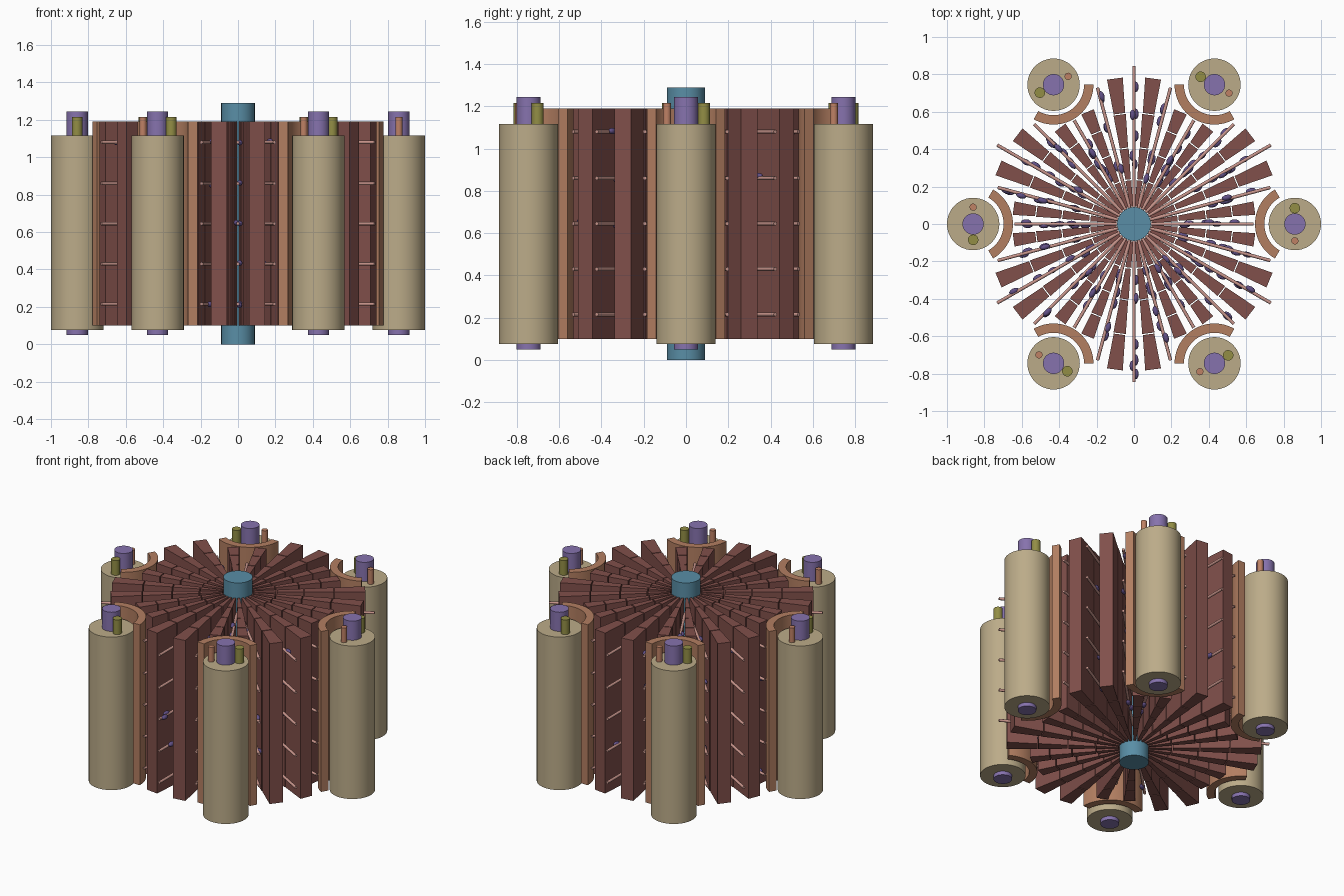
import bpy, bmesh, random
from math import sin, cos, pi, radians
from mathutils import Matrix, Vector

if "Cube" in bpy.data.objects:
    bpy.data.objects.remove(bpy.data.objects["Cube"])

random.seed(7)

def mat(name, rgb):
    m = bpy.data.materials.new(name)
    m.diffuse_color = (*rgb, 1)
    m.use_nodes = True
    m.node_tree.nodes["Principled BSDF"].inputs["Base Color"].default_value = m.diffuse_color
    return m

BLUE = mat("blue", (0.10, 0.27, 0.38))
BEIGE = mat("beige", (0.50, 0.41, 0.25))
PURPLE = mat("purple", (0.24, 0.17, 0.42))
OLIVE = mat("olive", (0.29, 0.27, 0.06))
ORANGE = mat("orange", (0.52, 0.22, 0.13))
TAN = mat("tan", (0.45, 0.21, 0.12))
RED = mat("red_brown", (0.22, 0.08, 0.07))
PINK = mat("pink", (0.58, 0.30, 0.26))
VIOLET = mat("violet", (0.12, 0.08, 0.24))

def finish(bm, name, m, smooth=False):
    bmesh.ops.recalc_face_normals(bm, faces=bm.faces)
    me = bpy.data.meshes.new(name)
    bm.to_mesh(me)
    bm.free()
    ob = bpy.data.objects.new(name, me)
    bpy.context.collection.objects.link(ob)
    me.materials.append(m)
    if smooth:
        bpy.ops.object.select_all(action='DESELECT')
        ob.select_set(True)
        bpy.context.view_layer.objects.active = ob
        bpy.ops.object.shade_smooth_by_angle(angle=radians(35))
    return ob

def cyl(name, x, y, r, z0, z1, m, n=48):
    bm = bmesh.new()
    bmesh.ops.create_cone(bm, cap_ends=True, segments=n, radius1=r, radius2=r, depth=z1 - z0,
                          matrix=Matrix.Translation((x, y, (z0 + z1) / 2)))
    return finish(bm, name, m, True)

def prism(bm, pts, z0, z1):
    # extrude a 2D outline upwards
    f = bm.faces.new([bm.verts.new((x, y, z0)) for x, y in pts])
    top = bmesh.ops.extrude_face_region(bm, geom=[f])["geom"]
    bmesh.ops.translate(bm, verts=[v for v in top if isinstance(v, bmesh.types.BMVert)],
                        vec=(0, 0, z1 - z0))

# central shaft
cyl("central_shaft", 0, 0, 0.09, 0, 1.29, BLUE)

# six outer drums with core, pegs and curved shields
for i in range(6):
    a = i * pi / 3
    cx, cy = 0.86 * cos(a), 0.86 * sin(a)
    tx, ty = -sin(a), cos(a)
    cyl(f"drum_{i}", cx, cy, 0.14, 0.075, 1.115, BEIGE)
    cyl(f"drum_core_{i}", cx, cy, 0.057, 0.05, 1.245, PURPLE, 32)
    cyl(f"large_peg_{i}", cx + 0.085 * tx, cy + 0.085 * ty, 0.028, 0.1, 1.215, OLIVE, 24)
    cyl(f"small_peg_{i}", cx - 0.09 * tx, cy - 0.09 * ty, 0.019, 0.1, 1.215, ORANGE, 24)
    angs = [a + pi + radians(-60 + 5 * k) for k in range(25)]
    pts = [(cx + 0.213 * cos(t), cy + 0.213 * sin(t)) for t in angs]
    pts += [(cx + 0.163 * cos(t), cy + 0.163 * sin(t)) for t in reversed(angs)]
    bm = bmesh.new()
    prism(bm, pts, 0.1, 1.19)
    finish(bm, f"curved_shield_{i}", TAN, True)

# radial fins, each split into four tapered blocks
LONG = (0.095, 0.24, 0.41, 0.595, 0.79)
SHORT = (0.095, 0.24, 0.39, 0.53, 0.655)
for i in range(24):
    a = radians(7.5 + 15 * i)
    rings = LONG if i % 4 in (1, 2) else SHORT
    bm = bmesh.new()
    for r0, r1 in zip(rings, rings[1:]):
        r1 -= 0.006
        w0, w1 = 0.003 + 0.047 * r0, 0.005 + 0.048 * r1
        loc = [(r0, -w0), (r1, -w1), (r1, w1), (r0, w0)]
        prism(bm, [(x * cos(a) - y * sin(a), x * sin(a) + y * cos(a)) for x, y in loc], 0.1, 1.19)
    finish(bm, f"fin_{i}", RED)

# horizontal rods between the fins, with oval beads scattered along them
for i in range(24):
    a = radians(15 * i)
    end = (0.64, 0.755, 0.845, 0.755)[i % 4]
    rot = Matrix.Rotation(a, 4, 'Z')
    rods, beads = bmesh.new(), bmesh.new()
    for z in (0.215, 0.43, 0.645, 0.86, 1.08):
        bmesh.ops.create_cone(rods, cap_ends=True, segments=12, radius1=0.009, radius2=0.009,
                              depth=end - 0.08,
                              matrix=rot @ Matrix.Translation(((end + 0.08) / 2, 0, z))
                              @ Matrix.Rotation(pi / 2, 4, 'Y'))
        for k in range(random.choice((1, 2))):
            t = random.uniform(0, 2 * pi)
            pos = (random.uniform(0.25, end - 0.04), 0.01 * cos(t), z + 0.01 * sin(t))
            bmesh.ops.create_uvsphere(beads, u_segments=12, v_segments=8, radius=1,
                                      matrix=rot @ Matrix.Translation(pos)
                                      @ Matrix.Diagonal((0.028, 0.015, 0.015, 1)))
    finish(rods, f"rods_{i}", PINK, True)
    finish(beads, f"beads_{i}", VIOLET, True)
